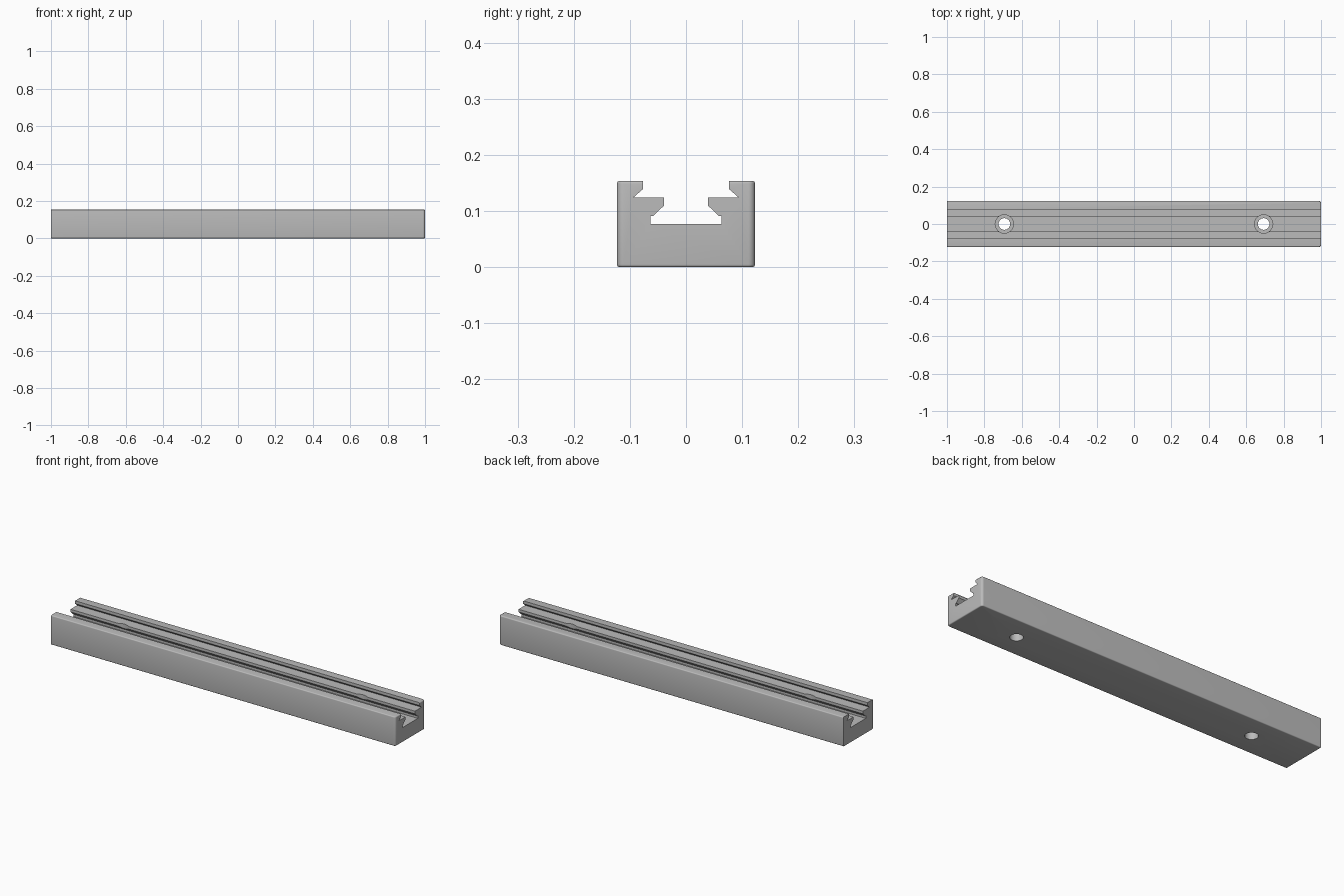
import bpy
import bmesh
from mathutils import Vector

cube = bpy.data.objects.get("Cube")
if cube:
    bpy.data.objects.remove(cube, do_unlink=True)

HALF_W, HEIGHT = 0.123, 0.154

grey = bpy.data.materials.new("plain grey")
grey.use_nodes = True
grey.diffuse_color = (0.5, 0.5, 0.5, 1)
grey.node_tree.nodes["Principled BSDF"].inputs["Base Color"].default_value = grey.diffuse_color


def add_object(name, bm):
    bmesh.ops.recalc_face_normals(bm, faces=bm.faces[:])
    mesh = bpy.data.meshes.new(name)
    bm.to_mesh(mesh)
    bm.free()
    obj = bpy.data.objects.new(name, mesh)
    mesh.materials.append(grey)
    bpy.context.collection.objects.link(obj)
    return obj


def round_edges(bm, test, radius, segments):
    edges = [e for e in bm.edges if test(*(v.co for v in e.verts))]
    bmesh.ops.bevel(bm, geom=edges, offset=radius, offset_type='OFFSET',
                    segments=segments, profile=0.5, affect='EDGES')


# Slotted rail: half profile mirrored across the middle, extruded along x
half = [(HALF_W, 0), (HALF_W, HEIGHT), (0.077, HEIGHT), (0.077, 0.139),
        (0.094, 0.124), (0.039, 0.124), (0.039, 0.110), (0.059, 0.091),
        (0.063, 0.091), (0.063, 0.077)]
profile = half + [(-y, z) for y, z in reversed(half)]
bm = bmesh.new()
end = bm.faces.new([bm.verts.new((-1, y, z)) for y, z in profile])
grown = bmesh.ops.extrude_face_region(bm, geom=[end], use_keep_orig=True)
moved = [g for g in grown["geom"] if isinstance(g, bmesh.types.BMVert)]
bmesh.ops.translate(bm, verts=moved, vec=Vector((2, 0, 0)))
bmesh.ops.recalc_face_normals(bm, faces=bm.faces[:])


# Rounded upright corners at one end, then rounded rims top and bottom
def upright_corner(a, b):
    return min(a.x, b.x) > 0.99 and min(abs(a.y), abs(b.y)) > HALF_W - 0.001 and a.y * b.y > 0


def outer_rim(a, b):
    if max(a.x, b.x) < -0.99 or abs(a.z - b.z) > 0.001:
        return False
    on_end = min(a.x, b.x) > 0.98
    on_side = min(abs(a.y), abs(b.y)) > HALF_W - 0.001
    return (on_end or on_side) and (a.z < 0.001 or a.z > HEIGHT - 0.001)


round_edges(bm, upright_corner, 0.012, 6)
round_edges(bm, outer_rim, 0.005, 4)
rail = add_object("slotted_rail", bm)


# Two counterbored screw holes
def cut_hole(x, radius, low, high):
    bm = bmesh.new()
    bmesh.ops.create_cone(bm, cap_ends=True, segments=48, radius1=radius,
                          radius2=radius, depth=high - low)
    bmesh.ops.translate(bm, verts=bm.verts[:], vec=Vector((x, 0, (low + high) / 2)))
    cutter = add_object("hole_cutter", bm)
    cutter.hide_render = True
    mod = rail.modifiers.new("hole", 'BOOLEAN')
    mod.operation, mod.solver, mod.object = 'DIFFERENCE', 'EXACT', cutter
    bpy.ops.object.modifier_apply(modifier=mod.name)
    bpy.data.objects.remove(cutter, do_unlink=True)


bpy.context.view_layer.objects.active = rail
rail.select_set(True)
for x in (-0.693, 0.693):
    cut_hole(x, 0.049, 0.042, 0.3)
    cut_hole(x, 0.031, -0.1, 0.1)

bpy.ops.object.shade_smooth_by_angle(angle=0.6)
